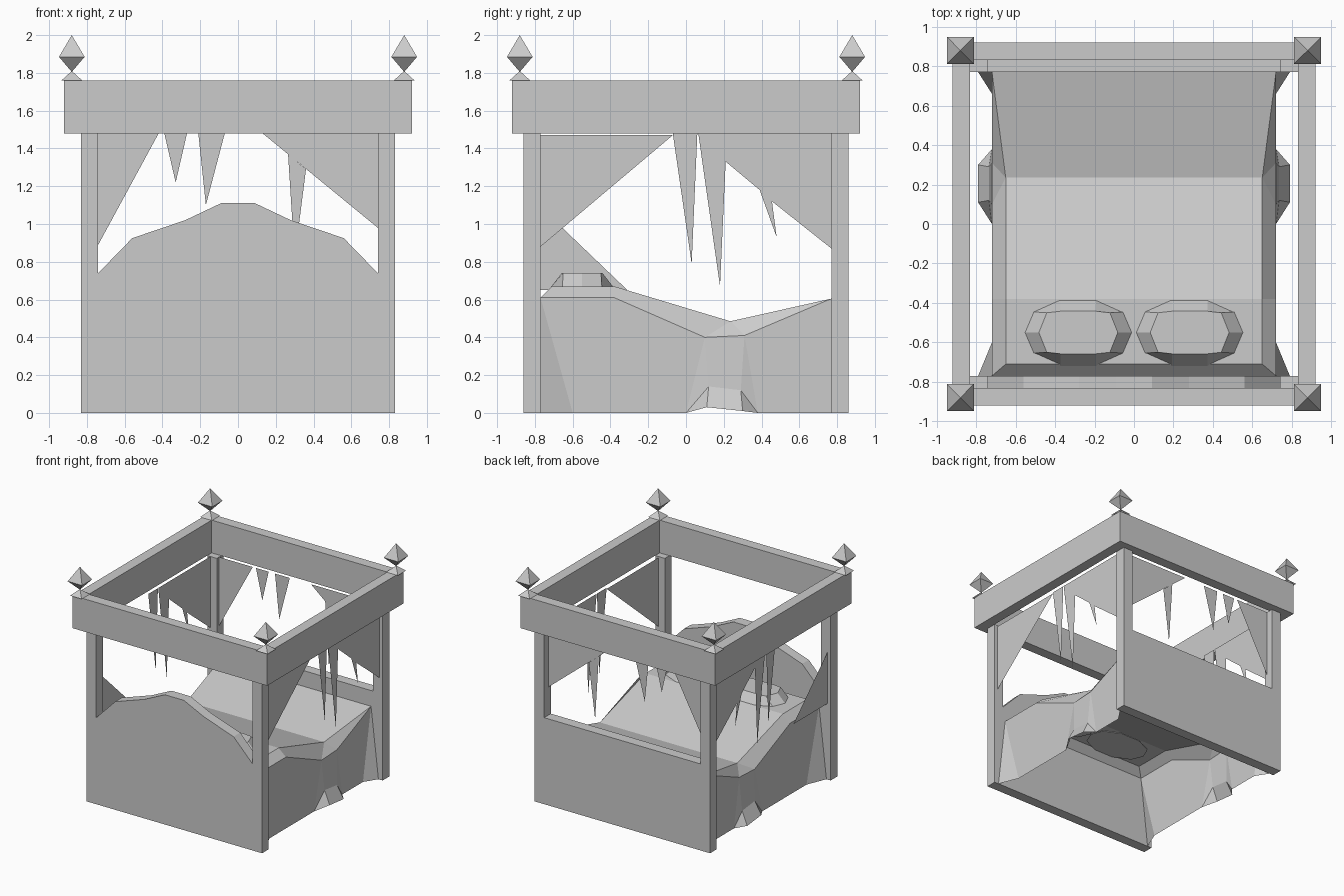
import bpy, bmesh, math
from mathutils import Vector

if "Cube" in bpy.data.objects:
    bpy.data.objects.remove(bpy.data.objects["Cube"], do_unlink=True)

GREY = (0.6, 0.6, 0.6, 1)
grey = bpy.data.materials.new("plain grey")
grey.use_nodes = True
grey.diffuse_color = GREY
grey.node_tree.nodes["Principled BSDF"].inputs["Base Color"].default_value = GREY


def finish(name, bm, closed=True):
    if closed:
        bmesh.ops.recalc_face_normals(bm, faces=bm.faces)
    mesh = bpy.data.meshes.new(name)
    bm.to_mesh(mesh)
    bm.free()
    mesh.materials.append(grey)
    obj = bpy.data.objects.new(name, mesh)
    bpy.context.collection.objects.link(obj)
    return obj


def box(name, lo, hi):
    bm = bmesh.new()
    bmesh.ops.create_cube(bm, size=1)
    for v in bm.verts:
        v.co = Vector([a + (b - a) * (c + 0.5) for a, b, c in zip(lo, hi, v.co)])
    finish(name, bm)


def end_panel(name, board, y0, y1):
    """Board with its two posts, as one half outline mirrored and extruded."""
    half = [(P, H), (I, H)] + board
    outline = [(P, 0)] + half + [(-x, z) for x, z in reversed(half)] + [(-P, 0)]
    bm = bmesh.new()
    face = bm.faces.new([bm.verts.new((x, y0, z)) for x, z in outline])
    out = bmesh.ops.extrude_face_region(bm, geom=[face])
    moved = [g for g in out["geom"] if isinstance(g, bmesh.types.BMVert)]
    bmesh.ops.translate(bm, verts=moved, vec=(0, y1 - y0, 0))
    finish(name, bm)


def curtain(name, pieces, place):
    """Torn cloth: flat polygons put in an upright plane."""
    bm = bmesh.new()
    for piece in pieces:
        bm.faces.new([bm.verts.new(place(a, z)) for a, z in piece])
    finish(name, bm)


def rings(bm, loops):
    """Bridge closed loops of equal length and cap both ends."""
    vs = [[bm.verts.new(p) for p in loop] for loop in loops]
    for a, b in zip(vs, vs[1:]):
        for i in range(len(a)):
            j = (i + 1) % len(a)
            bm.faces.new((a[i], a[j], b[j], b[i]))
    bm.faces.new(vs[0])
    bm.faces.new(vs[-1])


# End panels with posts
P, I, H = 0.83, 0.74, 1.48
end_panel("headboard", [(I, 0.74), (0.56, 0.925), (0.28, 1.02), (0.09, 1.11)], -0.86, -0.77)
end_panel("footboard", [(I, 0.74)], 0.77, 0.86)

# Canopy frame
F, TOP = 0.92, 1.76
for side, s in (("front", -1), ("back", 1)):
    ys = sorted((s * P, s * F))
    box(side + "_canopy_beam", (-F, ys[0], H), (F, ys[1], TOP))
for side, s in (("right", -1), ("left", 1)):
    xs = sorted((s * P, s * F))
    box(side + "_canopy_beam", (xs[0], -P, H), (xs[1], P, TOP))

# Corner finials: a small pyramid under a square bipyramid
for sx in (-1, 1):
    for sy in (-1, 1):
        bm = bmesh.new()
        for r1, r2, z0, z1 in ((0.055, 0, 1.76, 1.81), (0, 0.068, 1.805, 1.885), (0.068, 0, 1.885, 2)):
            low = bm.verts[:]
            bmesh.ops.create_cone(bm, segments=4, radius1=r1 * math.sqrt(2), radius2=r2 * math.sqrt(2),
                                  depth=z1 - z0, cap_ends=False)
            new = [v for v in bm.verts if v not in low]
            for v in new:
                x, y, z = v.co
                c = math.sqrt(0.5)
                v.co = ((x - y) * c + sx * 0.88, (x + y) * c + sy * 0.88, z + (z0 + z1) / 2)
        bmesh.ops.remove_doubles(bm, verts=bm.verts, dist=0.0005)
        finish("%s_%s_finial" % ("back" if sy > 0 else "front", "left" if sx > 0 else "right"), bm)

# Blanket: open shell, one side described and mirrored
E, B = 0.72, 0.79
pts = {
    "u0": (0.65, -0.71, 0.67), "u1": (0.65, -0.38, 0.67), "u2": (0.65, 0.235, 0.485),
    "t0": (E, -0.77, 0.61), "t1": (E, -0.38, 0.61), "t2": (E, 0.1, 0.4),
    "t3": (E, 0.31, 0.41), "t4": (E, 0.77, 0.605),
    "m2": (0.735, 0.12, 0.14), "m3": (0.735, 0.29, 0.12),
    "b0": (B, -0.77, 0), "b1": (E, -0.6, 0), "b2": (E, 0, 0), "b3": (B, 0.11, 0.03),
    "b4": (B, 0.3, 0.01), "b5": (E, 0.38, 0), "b6": (E, 0.66, 0), "b7": (B, 0.77, 0),
}
strips = ["u0 u1 t1 t0", "u1 u2 t2 t1", "u2 t3 t2", "u2 t4 t3", "t0 b1 b0",
          "t0 t1 t2 b2 b1", "t2 m2 b2", "m2 b3 b2", "t2 t3 m3 m2", "m2 m3 b4 b3",
          "t3 b5 m3", "m3 b5 b4", "t3 t4 b6 b5", "t4 b7 b6"]
bm = bmesh.new()
left = {k: bm.verts.new(p) for k, p in pts.items()}
right = {k: bm.verts.new((-x, y, z)) for k, (x, y, z) in pts.items()}
for strip in strips:
    keys = strip.split()
    bm.faces.new([left[k] for k in reversed(keys)])
    bm.faces.new([right[k] for k in keys])
for a, b in (("t0", "u0"), ("u0", "u1"), ("u1", "u2"), ("u2", "t4")):
    bm.faces.new((right[a], left[a], left[b], right[b]))
finish("blanket", bm, closed=False)

# Pillows
def pillow_loop(cx, z, half):
    quarter = half[1:]
    loop = half[:1] + quarter + [(-x, y) for x, y in reversed(quarter)]
    loop += [(-half[0][0], 0)] + [(-x, -y) for x, y in quarter]
    loop += [(x, -y) for x, y in reversed(quarter)]
    return [(cx + x, y - 0.55, z) for x, y in loop]

for side, s in (("right", -1), ("left", 1)):
    bm = bmesh.new()
    rings(bm, [pillow_loop(s * 0.282, 0.66, [(0.28, 0), (0.235, 0.105), (0.09, 0.17)]),
               pillow_loop(s * 0.282, 0.74, [(0.2, 0), (0.16, 0.1), (0.09, 0.108)])])
    finish(side + "_pillow", bm)

# Torn curtains
shreds = [
    [(-0.07, H), (0.03, 0.79), (0.06, H)],
    [(0.065, H), (0.18, 0.67), (0.21, 1.33), (0.21, H)],
    [(0.21, H), (0.21, 1.33), (0.39, 1.18), (0.48, 0.93), (0.455, 1.12), (0.77, 0.87), (0.77, H)],
]
high = [(-0.77, 0.88), (-0.07, 1.47), (-0.77, 1.47)]
fallen = [(-0.77, 1.09), (-0.77, 0.65), (-0.31, 0.65)]
curtain("left_curtain", shreds + [high], lambda a, z: (0.8, a, z))
curtain("right_curtain", shreds + [fallen], lambda a, z: (-0.8, a, z))
back = [
    [(-I, 0.89), (-0.42, H), (-I, H)],
    [(-0.39, H), (-0.33, 1.22), (-0.27, H)],
    [(-0.21, H), (-0.17, 1.1), (-0.07, H)],
    [(0.13, H), (I, 0.98), (I, H)],
    [(0.265, 1.37), (0.3, 0.82), (0.36, 1.29)],
]
curtain("back_curtain", back, lambda a, z: (a, 0.8, z))
